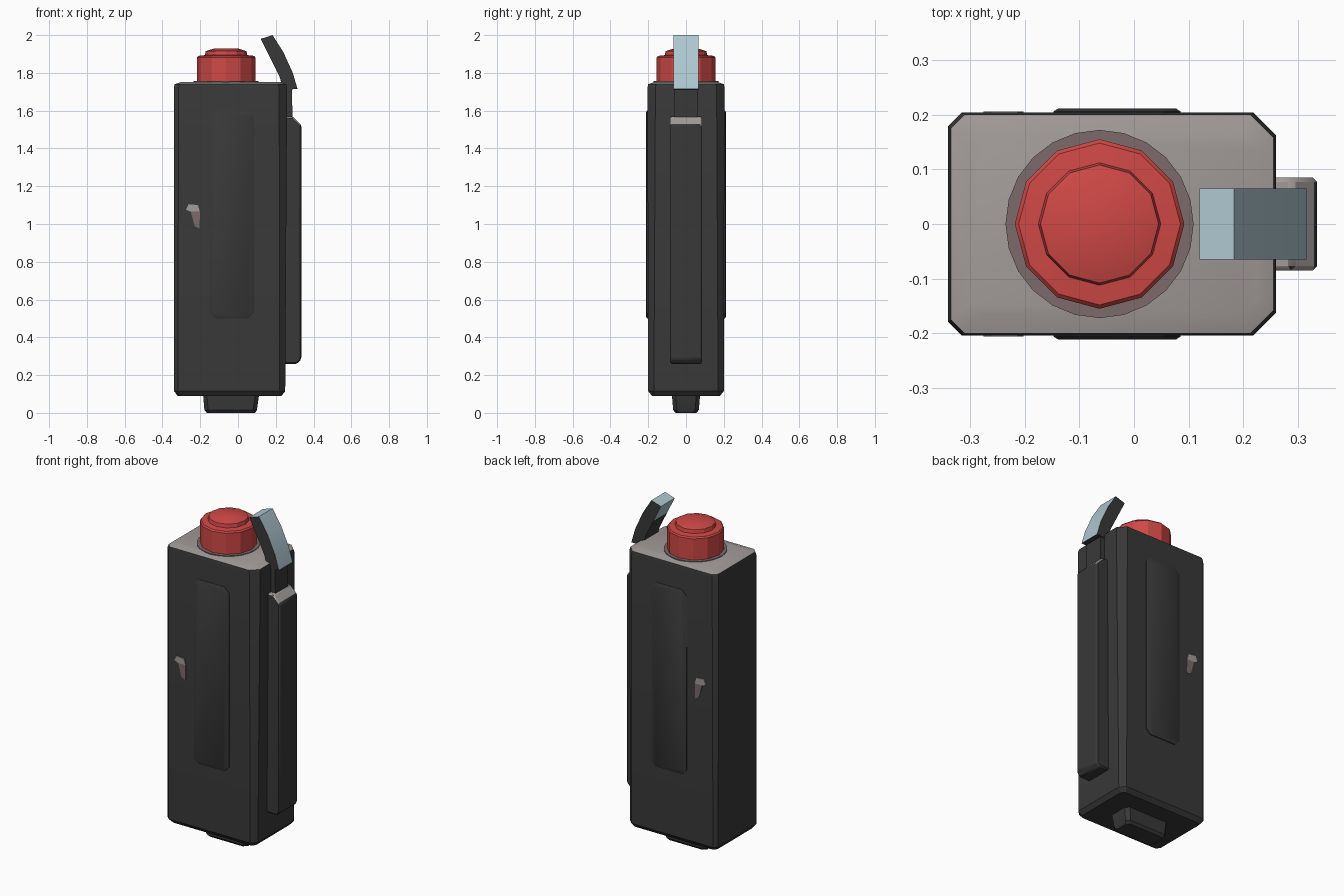
import bpy, bmesh, math

cube = bpy.data.objects.get("Cube")
if cube:
    bpy.data.objects.remove(cube, do_unlink=True)


def material(name, r, g, b):
    m = bpy.data.materials.new(name)
    m.use_nodes = True
    m.diffuse_color = (r, g, b, 1)
    m.node_tree.nodes["Principled BSDF"].inputs["Base Color"].default_value = (r, g, b, 1)
    return m


charcoal = material("charcoal", 0.04, 0.04, 0.04)
grey = material("warm grey", 0.36, 0.33, 0.32)
rose = material("rose grey", 0.2, 0.145, 0.145)
red = material("red", 0.62, 0.065, 0.06)
steel = material("pale blue steel", 0.42, 0.57, 0.63)


def finish(name, bm, mats, rule=None):
    bmesh.ops.recalc_face_normals(bm, faces=bm.faces)
    bm.normal_update()
    if rule:
        for f in bm.faces:
            f.material_index = rule(f.normal, f.calc_center_median())
    mesh = bpy.data.meshes.new(name)
    bm.to_mesh(mesh)
    bm.free()
    for m in mats:
        mesh.materials.append(m)
    ob = bpy.data.objects.new(name, mesh)
    bpy.context.collection.objects.link(ob)
    bpy.ops.object.select_all(action="DESELECT")
    ob.select_set(True)
    bpy.context.view_layer.objects.active = ob
    bpy.ops.object.shade_smooth_by_angle(angle=math.radians(28))
    return ob


def loft(name, rings, mats, rule=None):
    """Skin a stack of equal-length point rings and close both ends."""
    bm = bmesh.new()
    rows = [[bm.verts.new(p) for p in ring] for ring in rings]
    n = len(rows[0])
    for a, b in zip(rows, rows[1:]):
        for i in range(n):
            j = (i + 1) % n
            bm.faces.new((a[i], a[j], b[j], b[i]))
    bm.faces.new(rows[0][::-1])
    bm.faces.new(rows[-1])
    return finish(name, bm, mats, rule)


def box_ring(x0, x1, h, z, left=0.02, right=0.02):
    """Rectangle with cut corners, at height z."""
    pts = [(x0 + left, -h), (x1 - right, -h), (x1, -h + right), (x1, h - right),
           (x1 - right, h), (x0 + left, h), (x0, h - left), (x0, -h + left)]
    return [(x, y, z) for x, y in pts]


def disc_ring(r, z, n=12):
    return [(-0.063 + r * math.cos(math.tau * i / n), r * math.sin(math.tau * i / n), z)
            for i in range(n)]


def extrude_side(name, profile, h, mats, rule=None, bevel=0):
    """Extrude an x-z outline across y from -h to h."""
    rings = [[(x, y, z) for x, z in profile] for y in (-h, h)]
    ob = loft(name, rings, mats, rule)
    if bevel:
        mod = ob.modifiers.new("soft edges", "BEVEL")
        mod.width = bevel
        mod.segments = 1
    return ob


# Body with a grey top
loft("body", [box_ring(-0.32, 0.23, 0.18, 0.09),
              box_ring(-0.338, 0.25, 0.2, 0.115, 0.02, 0.03),
              box_ring(-0.34, 0.26, 0.204, 1.72, 0.025, 0.042),
              box_ring(-0.335, 0.255, 0.2, 1.74, 0.025, 0.042),
              box_ring(-0.3, 0.225, 0.165, 1.752, 0.02, 0.03)],
     [charcoal, grey], lambda n, c: int(n.z > 0.5))

# Foot under the body
loft("foot", [box_ring(-0.165, 0.09, 0.055, 0),
              box_ring(-0.178, 0.1, 0.068, 0.015),
              box_ring(-0.185, 0.112, 0.075, 0.1)], [charcoal])

# Raised panels and worn marks on the front and back
for side, label in ((-1, "front"), (1, "back")):
    def panel_ring(inset, y):
        x0, x1, z0, z1, c = -0.147 + inset, 0.085 - inset, 0.5 + inset, 1.6 - inset, 0.03
        pts = [(x0 + c, z0), (x1 - c, z0), (x1, z0 + c), (x1, z1 - c),
               (x1 - c, z1), (x0 + c, z1), (x0, z1 - c), (x0, z0 + c)]
        return [(x, side * y, z) for x, z in pts]
    loft(label + "_panel", [panel_ring(0, 0.195), panel_ring(0, 0.206),
                            panel_ring(0.008, 0.211)], [charcoal])

    def mark(name, pts, mat):
        loft(name, [[(x, side * y, z) for x, z in pts] for y in (0.199, 0.206)], [mat])
    mark(label + "_mark", [(-0.275, 1.075), (-0.262, 1.105), (-0.212, 1.1),
                           (-0.202, 1.065), (-0.25, 1.065)], grey)
    mark(label + "_mark_lower", [(-0.25, 1.065), (-0.202, 1.065), (-0.203, 0.975),
                                 (-0.23, 0.99)], rose)

# Red push button on a rose ring
loft("button_ring", [disc_ring(0.172, 1.75, 24), disc_ring(0.172, 1.756, 24)], [rose])
loft("button", [disc_ring(0.155, 1.745), disc_ring(0.155, 1.882), disc_ring(0.148, 1.89),
                disc_ring(0.112, 1.894), disc_ring(0.108, 1.915), disc_ring(0.06, 1.93)], [red])

# Long grip along the side, with a pale sloped top
extrude_side("side_grip", [(0.24, 0.26), (0.315, 0.26), (0.335, 0.285), (0.335, 1.525),
                           (0.29, 1.57), (0.24, 1.57)], 0.085, [charcoal, grey],
             lambda n, c: int(n.z > 0.5), 0.008)

# Lever support above the grip
extrude_side("lever_support", [(0.24, 1.5), (0.29, 1.5), (0.285, 1.73), (0.24, 1.74)],
             0.06, [charcoal])

# Bent lever: steel outside, tip and inner tip, dark edges
extrude_side("lever", [(0.24, 1.71), (0.315, 1.715), (0.29, 1.8), (0.24, 1.91), (0.183, 2.0),
                       (0.12, 1.98), (0.17, 1.88), (0.22, 1.78)],
             0.065, [charcoal, steel],
             lambda n, c: int(abs(n.y) < 0.5 and (n.x > 0.3 or c.z > 1.85)))
